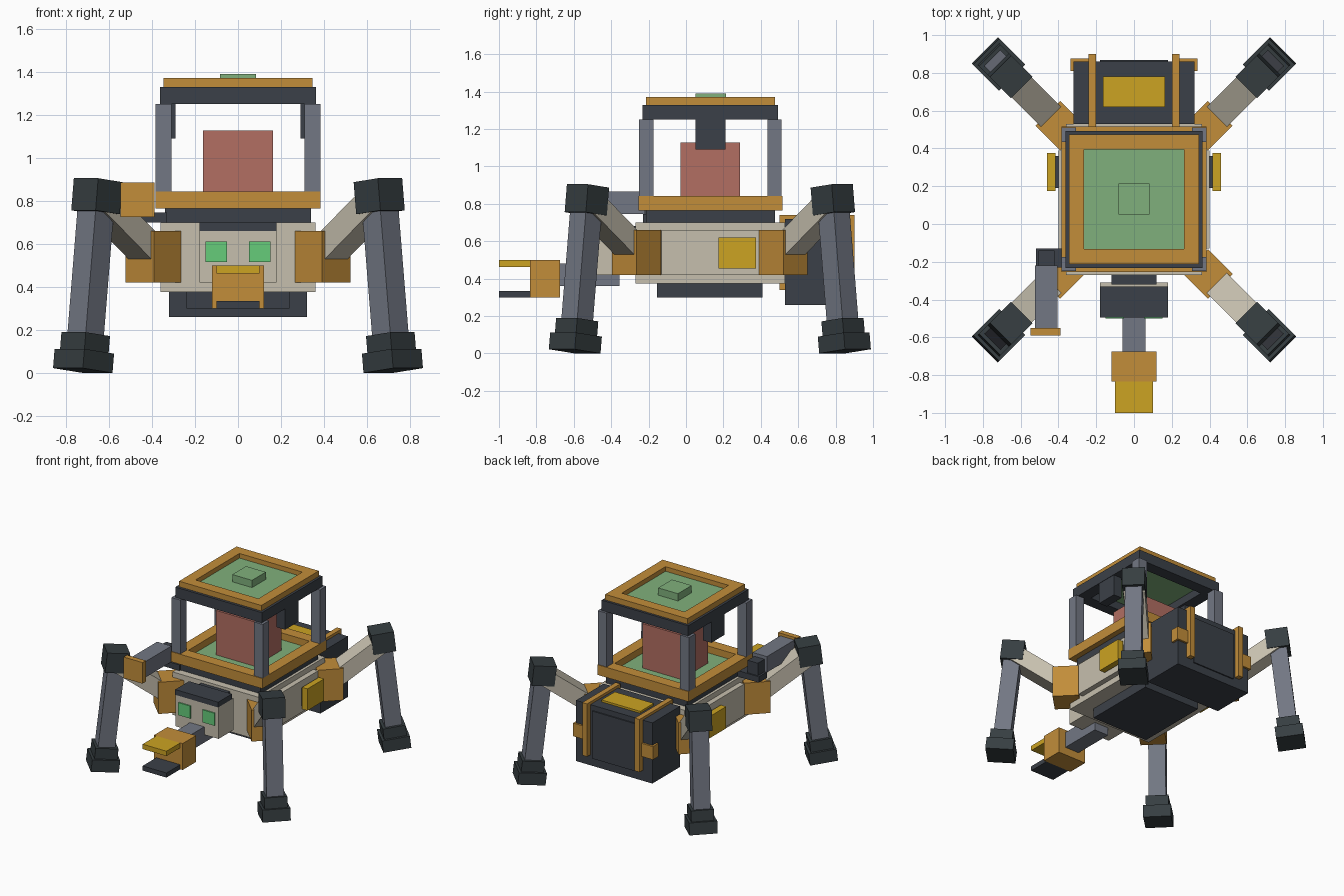
import bpy, math
from mathutils import Matrix, Vector

if "Cube" in bpy.data.objects:
    bpy.data.objects.remove(bpy.data.objects["Cube"])


def mat(name, hexcol):
    m = bpy.data.materials.new(name)
    lin = []
    for i in (0, 2, 4):
        c = int(hexcol[i:i + 2], 16) / 255
        lin.append(c / 12.92 if c <= 0.04045 else ((c + 0.055) / 1.055) ** 2.4)
    m.diffuse_color = (*lin, 1)
    m.use_nodes = True
    m.node_tree.nodes["Principled BSDF"].inputs["Base Color"].default_value = m.diffuse_color
    return m


ORANGE = mat("orange", "C28D3A")
YELLOW = mat("yellow", "CCA322")
GREEN = mat("sage green", "80B07C")
EYE = mat("eye green", "66CC7A")
RED = mat("seat red", "B26E62")
BEIGE = mat("beige", "C6BFAE")
GREY = mat("steel grey", "727783")
DARK = mat("dark slate", "3B4048")
CHAR = mat("charcoal", "363E41")

FACES = [(0, 2, 3, 1), (4, 5, 7, 6), (0, 1, 5, 4), (2, 6, 7, 3), (0, 4, 6, 2), (1, 3, 7, 5)]


def box(name, x, y, z, m, frame=None):
    """Box from (min, max) ranges, optionally placed by a matrix."""
    verts = [Vector((a, b, c)) for c in z for b in y for a in x]
    if frame:
        verts = [frame @ v for v in verts]
    me = bpy.data.meshes.new(name)
    me.from_pydata([tuple(v) for v in verts], [], FACES)
    me.materials.append(m)
    ob = bpy.data.objects.new(name, me)
    bpy.context.collection.objects.link(ob)
    return ob


def ring(name, x, y, z, w, m):
    """Rectangular frame of width w."""
    (x0, x1), (y0, y1), (z0, z1) = x, y, z
    outer = [(x0, y0), (x1, y0), (x1, y1), (x0, y1)]
    inner = [(x0 + w, y0 + w), (x1 - w, y0 + w), (x1 - w, y1 - w), (x0 + w, y1 - w)]
    verts = [(a, b, h) for h in z for loop in (outer, inner) for a, b in loop]
    faces = []
    for i in range(4):
        j = (i + 1) % 4
        faces += [(i, j, 8 + j, 8 + i), (4 + j, 4 + i, 12 + i, 12 + j),
                  (8 + i, 8 + j, 12 + j, 12 + i), (j, i, 4 + i, 4 + j)]
    me = bpy.data.meshes.new(name)
    me.from_pydata(verts, [], faces)
    me.materials.append(m)
    ob = bpy.data.objects.new(name, me)
    bpy.context.collection.objects.link(ob)
    return ob


def pair(name, x, y, z, m):
    """Box mirrored across x = 0."""
    box(name + "_right", x, y, z, m)
    box(name + "_left", (-x[1], -x[0]), y, z, m)


def sym(a):
    return (-a, a)


# hull
box("hull", sym(.36), (-.27, .53), (.375, .70), BEIGE)
box("belly", sym(.24), (-.155, .41), (.30, .375), DARK)
box("turntable", sym(.34), (-.215, .475), (.70, .765), DARK)
pair("side_panel", (.36, .40), (-.13, .39), (.42, .66), BEIGE)
pair("side_mount", (.40, .415), (.19, .36), (.47, .605), DARK)
pair("side_battery", (.415, .46), (.175, .375), (.455, .62), YELLOW)

# cabin
ring("cabin_base", sym(.383), (-.255, .515), (.765, .842), .085, ORANGE)
box("cabin_floor", sym(.30), (-.172, .432), (.766, .79), GREEN)
box("seat_block", sym(.162), (-.03, .29), (.79, 1.127), RED)
for y in ((-.25, -.175), (.435, .51)):
    pair("cabin_post", (.308, .383), y, (.842, 1.25), GREY)
pair("cabin_lamp", (.29, .36), (.05, .21), (1.09, 1.255), DARK)
ring("roof_beam", sym(.363), (-.233, .493), (1.25, 1.328), .09, DARK)
ring("roof_trim", sym(.345), (-.213, .475), (1.328, 1.37), .081, ORANGE)
box("roof_panel", sym(.275), (-.145, .405), (1.31, 1.335), GREEN)
box("roof_hatch", sym(.083), (.05, .215), (1.335, 1.39), GREEN)

# head
box("neck", sym(.12), (-.32, -.26), (.46, .68), DARK)
box("head", sym(.18), (-.49, -.31), (.42, .66), BEIGE)
box("brow", sym(.18), (-.495, -.33), (.66, .70), DARK)
pair("eye", (.052, .152), (-.499, -.49), (.515, .61), EYE)

# front claw
box("claw_arm", sym(.06), (-.68, -.355), (.36, .48), GREY)
box("claw_wrist", sym(.12), (-.835, -.675), (.30, .50), ORANGE)
box("claw_upper", sym(.10), (-1.0, -.835), (.463, .50), YELLOW)
box("claw_lower", sym(.10), (-1.0, -.835), (.30, .335), DARK)

# shoulder tool
box("tool_mount", (-.52, -.33), (-.23, -.13), (.70, .745), DARK)
box("tool_rear", (-.505, -.42), (-.23, -.14), (.745, .84), DARK)
box("tool_barrel", (-.525, -.405), (-.55, -.22), (.745, .865), GREY)
box("tool_muzzle", (-.547, -.388), (-.59, -.55), (.725, .885), ORANGE)

# backpack
box("backpack", sym(.32), (.53, .86), (.26, .72), DARK)
box("backpack_panel", sym(.18), (.86, .869), (.32, .68), DARK)
box("backpack_lid", sym(.163), (.62, .78), (.72, .735), YELLOW)
pair("backpack_strap", (.20, .24), (.50, .90), (.34, .74), ORANGE)
pair("backpack_clip", (.24, .335), (.81, .875), (.45, .55), ORANGE)

# four legs, each in a frame whose x axis points outward
TILT = math.radians(6.5)
for side, sx in (("right", 1), ("left", -1)):
    for end, sy in (("front", -1), ("back", 1)):
        tag = f"_{end}_{side}"
        hip = Matrix.Translation((sx * .391, .1275 + sy * .3925, 0)) @ \
            Matrix.Rotation(math.atan2(sy, sx), 4, 'Z')
        beam = hip @ Matrix.Translation((.05, 0, .573)) @ \
            Matrix.Rotation(-math.radians(36), 4, 'Y')
        shin = hip @ Matrix.Translation((.467, 0, .0113)) @ \
            Matrix.Rotation(-TILT, 4, 'Y')
        box("hip" + tag, sym(.0925), sym(.0925), (.42, .66), ORANGE, hip)
        box("upper_leg" + tag, (-.03, .38), sym(.075), sym(.06), BEIGE, beam)
        box("shin" + tag, sym(.06), sym(.06), (.16, .76), GREY, shin)
        box("knee" + tag, sym(.08), sym(.08), (.74, .89), CHAR, shin)
        box("ankle" + tag, sym(.08), sym(.08), (.09, .17), CHAR, shin)
        box("foot" + tag, sym(.098), sym(.098), (0, .09), CHAR, shin)
